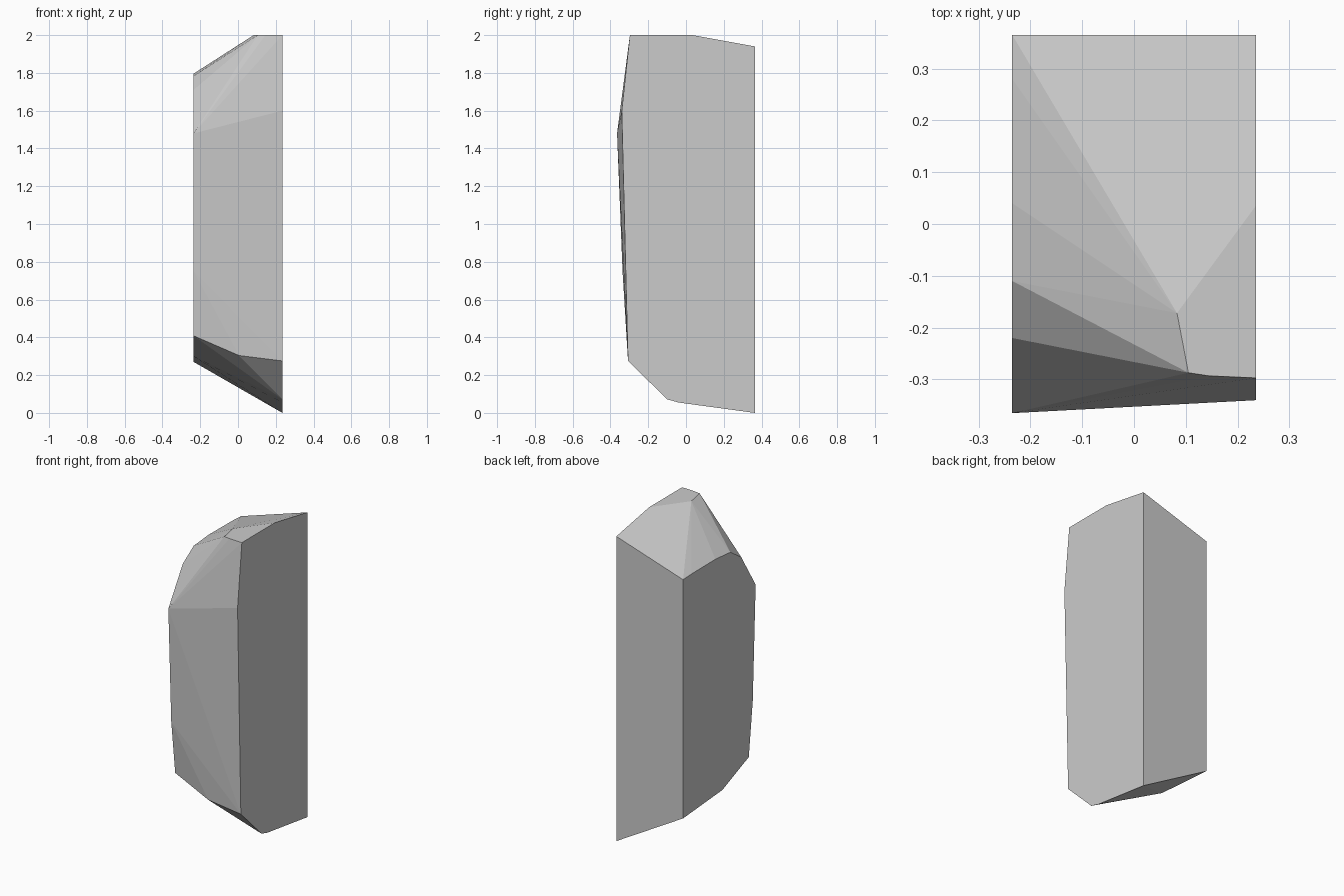
import bpy
import bmesh

if "Cube" in bpy.data.objects:
    bpy.data.objects.remove(bpy.data.objects["Cube"])

HALF_X = 0.235

# Side outlines as (y, z): the cut ends of the stone slab
right_outline = [(0.365, 0.0), (-0.04, 0.055), (-0.10, 0.072), (-0.307, 0.275),
                 (-0.34, 1.60), (-0.297, 2.0), (0.035, 2.0), (0.365, 1.94)]
left_outline = [(0.365, 0.27), (-0.03, 0.30), (-0.296, 0.408), (-0.336, 0.75),
                (-0.365, 1.48), (-0.22, 1.71), (-0.11, 1.783), (0.04, 1.796),
                (0.28, 1.794), (0.365, 1.79)]

# Chipped corners between the two ends: crown and lower front
chips = [(0.083, -0.172, 2.0), (0.105, -0.287, 2.0), (0.145, -0.293, 2.0),
         (0.005, -0.306, 0.304)]

points = [(HALF_X, y, z) for y, z in right_outline]
points += [(-HALF_X, y, z) for y, z in left_outline]
points += chips

# Rock body: faceted skin around the outlines
bm = bmesh.new()
for p in points:
    bm.verts.new(p)
bmesh.ops.convex_hull(bm, input=bm.verts[:])
loose = [v for v in bm.verts if not v.link_faces]
bmesh.ops.delete(bm, geom=loose, context='VERTS')
bmesh.ops.dissolve_limit(bm, angle_limit=0.004, verts=bm.verts[:], edges=bm.edges[:])
bmesh.ops.recalc_face_normals(bm, faces=bm.faces[:])

mesh = bpy.data.meshes.new("rock_slab")
bm.to_mesh(mesh)
bm.free()
rock = bpy.data.objects.new("rock_slab", mesh)
bpy.context.collection.objects.link(rock)

# Plain grey stone
stone = bpy.data.materials.new("grey_stone")
stone.diffuse_color = (0.6, 0.6, 0.6, 1.0)
stone.use_nodes = True
stone.node_tree.nodes["Principled BSDF"].inputs["Base Color"].default_value = stone.diffuse_color
mesh.materials.append(stone)
